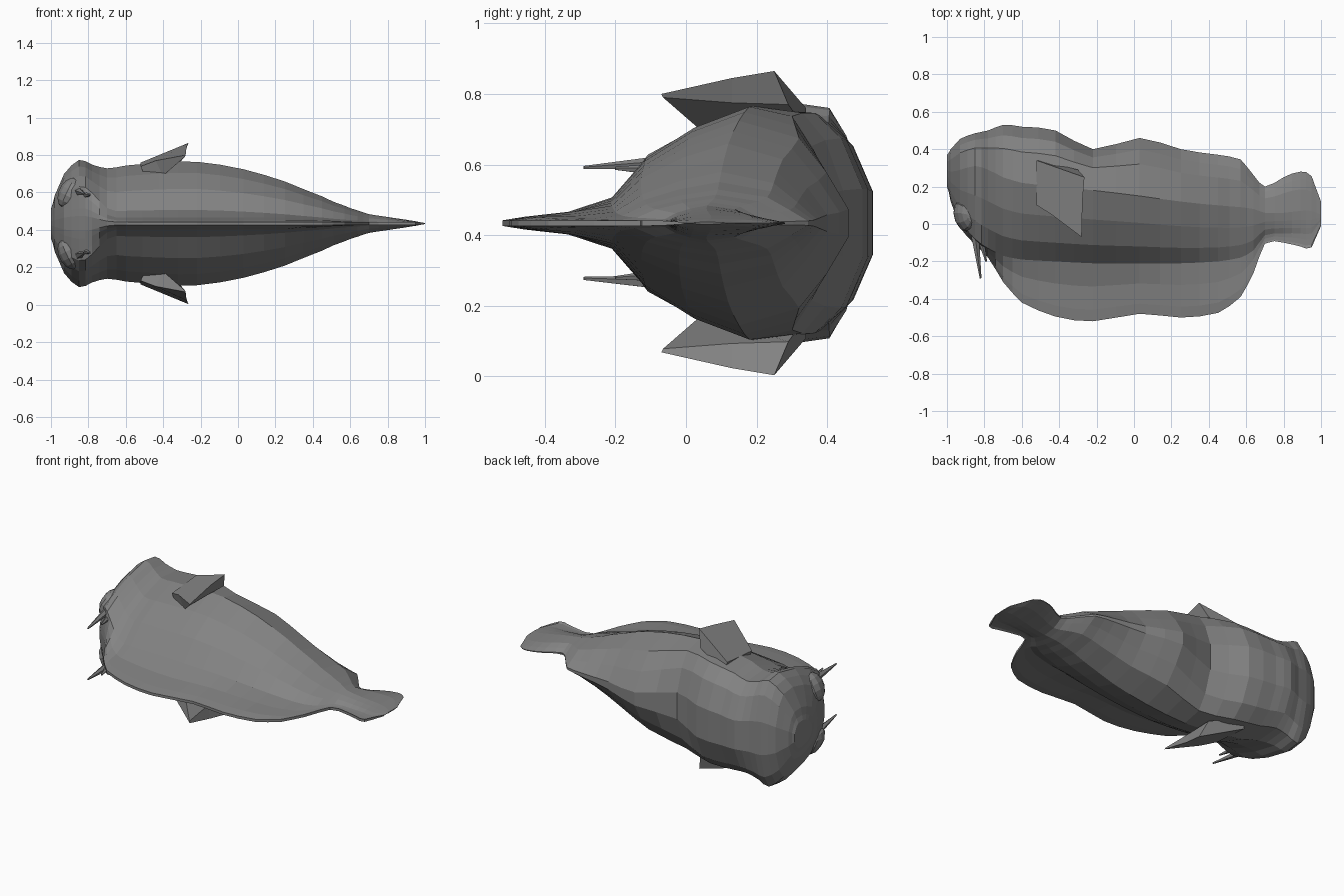
import bpy, bmesh
from mathutils import Vector, Matrix

if "Cube" in bpy.data.objects:
    bpy.data.objects.remove(bpy.data.objects["Cube"])

ZC = 0.434  # mirror plane: the fish lies on its side

# Dark grey skin
skin = bpy.data.materials.new("dark_grey")
skin.diffuse_color = (.23, .23, .23, 1)
skin.use_nodes = True
skin.node_tree.nodes["Principled BSDF"].inputs["Base Color"].default_value = skin.diffuse_color


def add_object(name, bm):
    bmesh.ops.recalc_face_normals(bm, faces=bm.faces)
    me = bpy.data.meshes.new(name)
    bm.to_mesh(me)
    bm.free()
    me.materials.append(skin)
    ob = bpy.data.objects.new(name, me)
    bpy.context.collection.objects.link(ob)
    return ob


def lerp(a, b, f):
    return a + (b - a) * f


# Stations: x, back edge y, back fin base y, widest y, belly y, half width, belly roundness
STATIONS = [
    (-1.00, .20, .22, .29, .37, .08, 1),
    (-.98, .12, .14, .28, .40, .15, 1),
    (-.93, -.02, .02, .29, .455, .265, 1),
    (-.85, -.11, -.08, .31, .485, .34, 1),
    (-.78, -.18, -.13, .29, .50, .315, 1),
    (-.70, -.31, -.17, .25, .53, .295, 1),
    (-.60, -.42, -.19, .22, .52, .31, 1),
    (-.42, -.495, -.20, .20, .50, .325, 1),
    (-.22, -.52, -.21, .18, .40, .33, .8),
    (.03, -.48, -.21, .15, .46, .29, .38),
    (.25, -.50, -.21, .12, .40, .225, .25),
    (.45, -.475, -.20, .10, .37, .145, .15),
    (.57, -.39, -.18, .09, .345, .095, .1),
    (.64, -.26, -.14, .08, .26, .07, .1),
    (.70, -.105, -.06, .06, .20, .05, .2),
    (.80, -.10, -.05, .06, .25, .035, .2),
    (.89, -.12, -.05, .07, .28, .022, .2),
    (.95, -.125, -.05, .07, .255, .012, .2),
    (1.00, -.01, .02, .05, .12, .003, .2),
]


def half_section(s):
    x, t, fb, yw, b, w, k = s
    h = min(1, max(0, (-.68 - x) / .12))  # 1 on the blunt head, 0 on the finned back
    pts = [
        (t, lerp(min(.008, w), .12 * w, h)),
        (lerp(t, fb, .2), lerp(min(.018, .12 * w), .24 * w, h)),
        (lerp(t, fb, .6), lerp(min(.032, .14 * w), .42 * w, h)),
        (fb, lerp(.22, .58, h) * w),
        (lerp(fb, yw, .25), lerp(.56, .75, h) * w),
        (lerp(fb, yw, .6), lerp(.82, .9, h) * w),
        (yw, w),
        (lerp(yw, b, .55), lerp(.75, .96, k) * w),
        (lerp(yw, b, .8), lerp(.35, .74, k) * w),
        (b, lerp(.04, .3, k) * w),
    ]
    return [Vector((x, y, z)) for y, z in pts]


def subdivide(st):
    out = []
    for i in range(len(st) - 1):
        p0, p1, p2, p3 = (st[max(0, i - 1)], st[i], st[i + 1], st[min(len(st) - 1, i + 2)])
        out.append(p1)
        out.append(tuple((9 * (b + c) - a - d) / 16 if j else (b + c) / 2
                         for j, (a, b, c, d) in enumerate(zip(p0, p1, p2, p3))))
    return out + [st[-1]]


# Body with back fin, belly keel and tail fin, lofted along x
bm = bmesh.new()
rings = []
for s in subdivide(STATIONS):
    half = half_section(s)
    ring = [(p.x, p.y, ZC + p.z) for p in half] + [(p.x, p.y, ZC - p.z) for p in reversed(half)]
    rings.append([bm.verts.new(p) for p in ring])
for a, b in zip(rings, rings[1:]):
    n = len(a)
    for i in range(n):
        bm.faces.new((a[i], a[(i + 1) % n], b[(i + 1) % n], b[i]))
bm.faces.new(rings[0])
bm.faces.new(rings[-1])
add_object("body", bm)


# Side fin: wedge-shaped plate with a raised trailing edge
def side_fin(side, name):
    bm = bmesh.new()
    top = [(-.52, .34, .76), (-.52, .10, .74), (-.44, .05, .77), (-.28, -.07, .80),
           (-.275, .13, .845), (-.265, .25, .865)]
    low = [(-.50, .34, .70), (-.50, .10, .69), (-.40, .05, .69), (-.285, -.065, .79),
           (-.30, .13, .775), (-.30, .29, .77)]
    v = [bm.verts.new((x, y, ZC + side * (z - ZC))) for x, y, z in top + low]
    n = len(top)
    bm.faces.new(v[:n])
    bm.faces.new(v[n:])
    for i in range(n):
        j = (i + 1) % n
        bm.faces.new((v[i], v[j], v[n + j], v[n + i]))
    add_object(name, bm)


# Eye: squashed low-poly ball set into the side of the head
def eye(side, name):
    bm = bmesh.new()
    m = (Matrix.Translation((-.905, .045, ZC + side * .165))
         @ Matrix.Rotation(side * .45, 4, 'Y') @ Matrix.Rotation(.25, 4, 'Z')
         @ Matrix.Diagonal((.05, .09, .085, 1)))
    bmesh.ops.create_uvsphere(bm, u_segments=10, v_segments=7, radius=1, matrix=m)
    add_object(name, bm)


# Feeler: thin tapered spike
def feeler(side, base, tip, r, name):
    bm = bmesh.new()
    a = Vector((base[0], base[1], ZC + side * base[2]))
    b = Vector((tip[0], tip[1], ZC + side * tip[2]))
    d = b - a
    m = Matrix.Translation((a + b) / 2) @ d.to_track_quat('Z', 'Y').to_matrix().to_4x4()
    bmesh.ops.create_cone(bm, cap_ends=True, segments=5, radius1=r, radius2=.005,
                          depth=d.length, matrix=m)
    add_object(name, bm)


for side, label in ((1, "left"), (-1, "right")):
    side_fin(side, "side_fin_" + label)
    eye(side, "eye_" + label)
    feeler(side, (-.85, -.06, .17), (-.82, -.29, .157), .022, "long_feeler_" + label)
    feeler(side, (-.82, -.08, .15), (-.79, -.20, .155), .018, "short_feeler_" + label)
